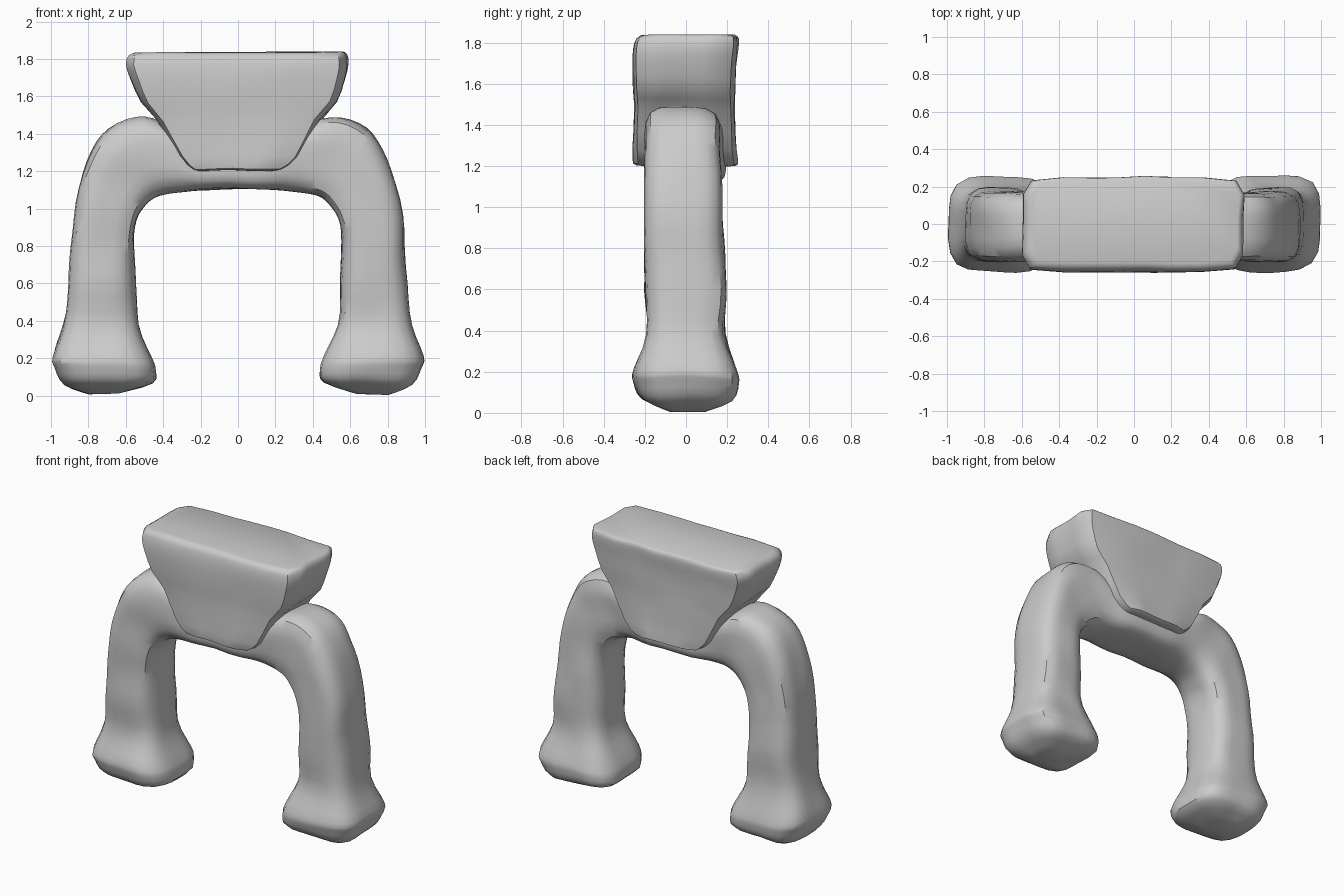
import bpy, bmesh, math
from mathutils import Vector, noise

if "Cube" in bpy.data.objects:
    bpy.data.objects.remove(bpy.data.objects["Cube"])


def ring(a, b, y0, y1, n, count=28):
    """Rounded-rectangle section spanning a-b in the xz plane and y0-y1 in depth."""
    a, b = Vector((a[0], 0, a[1])), Vector((b[0], 0, b[1]))
    mid, half = (a + b) / 2, (b - a) / 2
    pts = []
    for i in range(count):
        t = 2 * math.pi * (i + 0.5) / count
        c, s = math.cos(t), math.sin(t)
        r = (abs(c) ** n + abs(s) ** n) ** (-1 / n)
        p = mid + half * (c * r)
        p.y = (y0 + y1) / 2 + (y1 - y0) / 2 * s * r
        pts.append(p)
    return pts


def catmull(p, q, r, s, t):
    return [0.5 * (2 * b + (c - a) * t + (2 * a - 5 * b + 4 * c - d) * t * t
                   + (3 * b - a - 3 * c + d) * t ** 3)
            for a, b, c, d in zip(p, q, r, s)]


def refine(st, steps):
    out = []
    for i in range(len(st) - 1):
        p, s = st[max(i - 1, 0)], st[min(i + 2, len(st) - 1)]
        out += [catmull(p, st[i], st[i + 1], s, k / steps) for k in range(steps)]
    return out + [st[-1]]


def loft(name, stations, n, steps, wobble, angle):
    bm = bmesh.new()
    rings = []
    for s in refine(stations, steps):
        pts = ring(s[0:2], s[2:4], s[4], s[5], n)
        # slight hand-carved unevenness
        rings.append([bm.verts.new(p + noise.noise_vector(p * 4.5) * wobble) for p in pts])
    for r0, r1 in zip(rings, rings[1:]):
        for i in range(len(r0)):
            j = (i + 1) % len(r0)
            bm.faces.new((r0[i], r0[j], r1[j], r1[i]))
    bm.faces.new(rings[0])
    bm.faces.new(rings[-1])
    bmesh.ops.recalc_face_normals(bm, faces=bm.faces)
    me = bpy.data.meshes.new(name)
    bm.to_mesh(me)
    bm.free()
    ob = bpy.data.objects.new(name, me)
    bpy.context.collection.objects.link(ob)
    bpy.context.view_layer.objects.active = ob
    ob.select_set(True)
    bpy.ops.object.shade_smooth_by_angle(angle=math.radians(angle))
    ob.select_set(False)
    return ob


# Arch: inner x, z, outer x, z, front y, back y, from right foot to crown
half = [
    (0.64, 0.01, 0.80, 0.01, -0.08, 0.10),
    (0.46, 0.07, 0.93, 0.06, -0.21, 0.23),
    (0.44, 0.14, 0.98, 0.15, -0.25, 0.26),
    (0.46, 0.21, 0.99, 0.21, -0.25, 0.25),
    (0.53, 0.38, 0.93, 0.38, -0.19, 0.19),
    (0.55, 0.60, 0.905, 0.60, -0.20, 0.195),
    (0.56, 0.82, 0.885, 0.88, -0.20, 0.18),
    (0.54, 0.94, 0.85, 1.12, -0.20, 0.175),
    (0.50, 1.01, 0.78, 1.31, -0.20, 0.17),
    (0.45, 1.06, 0.69, 1.43, -0.20, 0.17),
    (0.38, 1.085, 0.55, 1.485, -0.20, 0.17),
    (0.29, 1.095, 0.40, 1.46, -0.20, 0.18),
    (0.15, 1.10, 0.20, 1.34, -0.20, 0.19),
]
left = [(-a, b, -c, d, e, f) for a, b, c, d, e, f in reversed(half)]
loft("arch", half + left, 4.0, 3, 0.012, 35)

# Keystone block: left x, z, right x, z, front y, back y, bottom to top
keystone = [
    (-0.20, 1.20, 0.20, 1.20, -0.22, 0.22),
    (-0.25, 1.21, 0.25, 1.21, -0.25, 0.25),
    (-0.32, 1.28, 0.33, 1.28, -0.255, 0.245),
    (-0.43, 1.47, 0.44, 1.47, -0.25, 0.235),
    (-0.52, 1.57, 0.53, 1.57, -0.255, 0.235),
    (-0.575, 1.69, 0.575, 1.69, -0.26, 0.24),
    (-0.60, 1.77, 0.59, 1.77, -0.255, 0.25),
    (-0.585, 1.82, 0.58, 1.82, -0.24, 0.25),
    (-0.55, 1.835, 0.56, 1.835, -0.21, 0.235),
]
loft("keystone", keystone, 9.0, 2, 0.010, 35)
